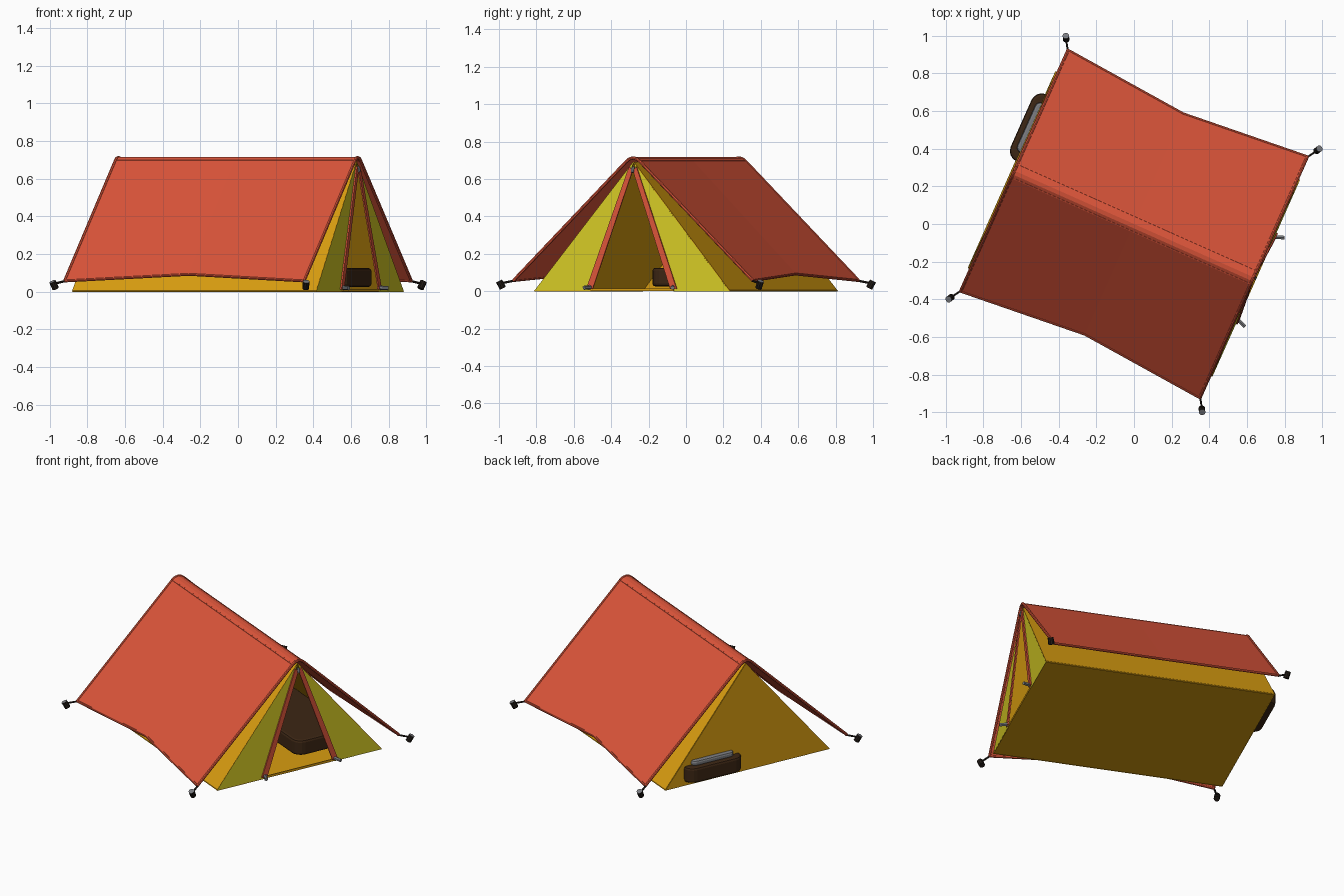
import bpy, bmesh, math
from mathutils import Vector

cube = bpy.data.objects.get("Cube")
if cube:
    bpy.data.objects.remove(cube, do_unlink=True)

TURN = math.radians(-24)   # the whole tent stands turned on the ground


def material(name, hex_code):
    rgb = [int(hex_code[i:i + 2], 16) / 255 for i in (0, 2, 4)]
    lin = [c / 12.92 if c < 0.04 else ((c + 0.055) / 1.055) ** 2.4 for c in rgb]
    m = bpy.data.materials.new(name)
    m.use_nodes = True
    m.diffuse_color = (*lin, 1)
    m.node_tree.nodes["Principled BSDF"].inputs["Base Color"].default_value = (*lin, 1)
    return m


RED = material("red canvas", "DC553A")
ORANGE = material("orange fabric", "D99D10")
YELLOW = material("yellow panel", "D6CB25")
BROWN = material("dark brown mat", "3C2614")
GREY = material("grey metal", "7B7C80")
BLACK = material("black cord", "211B16")


def finish(name, bm, *mats, thickness=0):
    mesh = bpy.data.meshes.new(name)
    bm.to_mesh(mesh)
    bm.free()
    obj = bpy.data.objects.new(name, mesh)
    bpy.context.collection.objects.link(obj)
    obj.rotation_euler.z = TURN
    for m in mats:
        mesh.materials.append(m)
    if thickness:
        mod = obj.modifiers.new("Thickness", 'SOLIDIFY')
        mod.thickness = thickness
        mod.offset = 0
    return obj


def sheet(name, points, mat, thickness=0.005):
    bm = bmesh.new()
    bm.faces.new([bm.verts.new(p) for p in points])
    return finish(name, bm, mat, thickness=thickness)


def rod(name, a, b, radius, mat, sides=8, cap_mat=None):
    a, b = Vector(a), Vector(b)
    bm = bmesh.new()
    bmesh.ops.create_cone(bm, cap_ends=True, segments=sides, radius1=radius,
                          radius2=radius, depth=(b - a).length)
    for f in bm.faces:
        if cap_mat and f.normal.z > 0.9:
            f.material_index = 1
    quat = (b - a).to_track_quat('Z', 'Y')
    for v in bm.verts:
        v.co = quat @ v.co + (a + b) / 2
    return finish(name, bm, mat, *([cap_mat] if cap_mat else []))


def rounded_box(name, low, high, corner, edge, mat):
    bm = bmesh.new()
    bmesh.ops.create_cube(bm, size=1)
    low, high = Vector(low), Vector(high)
    for v in bm.verts:
        v.co = [(low[i] + high[i]) / 2 + v.co[i] * (high[i] - low[i]) for i in range(3)]
    upright = [e for e in bm.edges if abs(e.verts[0].co.z - e.verts[1].co.z) > 0.01]
    bmesh.ops.bevel(bm, geom=upright, offset=corner, segments=4, profile=0.5, affect='EDGES')
    rims = [e for e in bm.edges if any(abs(f.normal.z) > 0.9 for f in e.link_faces)]
    bmesh.ops.bevel(bm, geom=rims, offset=edge, segments=2, profile=0.5, affect='EDGES')
    return finish(name, bm, mat)


# Inner tent: floor, sloping sides and back wall
L, W, TOP, TOP_L = 0.709, 0.571, 0.69, 0.69
sheet("floor", [(-L, -W, 0.003), (L, -W, 0.003), (L, W, 0.003), (-L, W, 0.003)], ORANGE)
for side, s in (("left", 1), ("right", -1)):
    sheet("inner_side_" + side, [(-L, s * W, 0), (L, s * W, 0),
                                 (TOP_L, 0, TOP), (-TOP_L, 0, TOP)], ORANGE)
sheet("back_wall", [(-L, -W, 0), (-L, W, 0), (-TOP_L, 0, TOP)], ORANGE)

# Front wall: two bordered panels, door trims and zip pulls
DOOR = 0.245
for side, s in (("left", 1), ("right", -1)):
    bm = bmesh.new()
    pts = [(L, s * W, 0), (L, s * DOOR, 0), (TOP_L, 0, TOP)]
    panel = bm.faces.new([bm.verts.new(p) for p in pts])
    border = bmesh.ops.inset_individual(bm, faces=[panel], thickness=0.016)["faces"]
    panel.material_index = 1
    finish("front_panel_" + side, bm, ORANGE, YELLOW, thickness=0.005)

    sheet("door_trim_" + side, [(L + 0.006, s * (DOOR + 0.02), 0.012),
                                (L + 0.006, s * (DOOR - 0.018), 0.012),
                                (TOP_L + 0.008, s * 0.001, 0.645),
                                (TOP_L + 0.008, s * 0.022, 0.665)], RED, 0.008)
    rod("zip_pull_" + side, (L - 0.005, s * (DOOR - 0.008), 0.022),
        (L + 0.05, s * (DOOR + 0.014), 0.018), 0.011, GREY, 6)
rod("door_top_pull", (TOP_L + 0.005, 0, 0.665), (TOP_L + 0.015, 0, 0.635), 0.009, GREY, 6)

# Door sill
sheet("door_sill", [(L, -DOOR, 0), (L, DOOR, 0), (L, DOOR, 0.015), (L, -DOOR, 0.015)], ORANGE)

# Outer fly: rounded ridge, edges pulled in and up at mid length
FL = 0.695
ridge = [(-0.038, 0.695), (-0.02, 0.708), (0, 0.712), (0.02, 0.708), (0.038, 0.695)]


def section(u):
    v, z = (0.64, 0.092) if u == 0 else (0.70, 0.057)
    return [Vector((u, *p)) for p in [(-v, z)] + ridge + [(v, z)]]


bm = bmesh.new()
rows = [[bm.verts.new(p) for p in section(u)] for u in (-FL, 0, FL)]
for a, b in zip(rows, rows[1:]):
    for i in range(len(a) - 1):
        bm.faces.new((a[i], b[i], b[i + 1], a[i + 1]))
finish("fly_sheet", bm, RED, thickness=0.008)

# Hem piping around the fly
for end, u in (("front", FL), ("back", -FL)):
    path = section(u)
    for i in range(len(path) - 1):
        rod(f"fly_hem_{end}_{i}", path[i], path[i + 1], 0.009, RED)
for side, k in (("right", 0), ("left", -1)):
    for end, u in (("front", FL), ("back", -FL)):
        rod(f"fly_hem_{side}_{end}", section(u)[k], section(0)[k], 0.008, RED)

# Seam piping either side of the ridge
for side, k in (("right", 1), ("left", -2)):
    rod("ridge_seam_" + side, section(-FL)[k], section(FL)[k], 0.006, RED, 6)

# Guy cords and pegs at the four corners
for end, x in (("front", 1), ("back", -1)):
    for side, y in (("left", 1), ("right", -1)):
        rod(f"guy_cord_{end}_{side}", (x * 0.695, y * 0.697, 0.056),
            (x * 0.732, y * 0.755, 0.042), 0.006, BLACK, 6)
        rod(f"peg_{end}_{side}", (x * 0.727, y * 0.748, 0.016),
            (x * 0.737, y * 0.766, 0.054), 0.018, BLACK, 10, GREY)

# Sleeping mat and pillow
rounded_box("sleeping_mat", (-0.765, 0.05, 0.025), (0.60, 0.44, 0.125), 0.06, 0.015, BROWN)
rounded_box("pillow", (-0.735, 0.10, 0.12), (-0.50, 0.39, 0.155), 0.03, 0.012, GREY)
